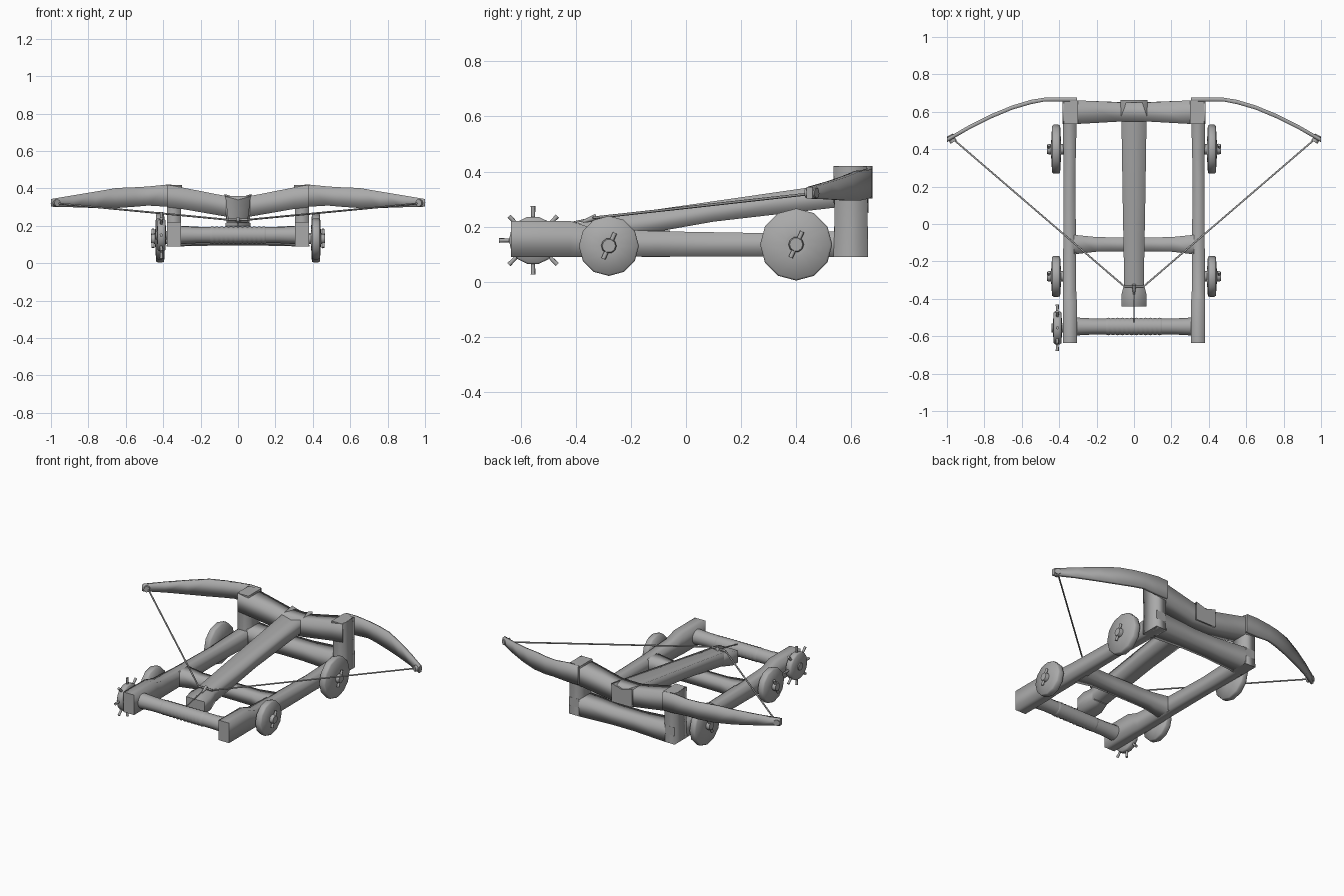
import bpy, bmesh, math
from mathutils import Vector

grey = bpy.data.materials.new("plain grey")
grey.diffuse_color = (0.4, 0.4, 0.4, 1)


def loft(name, rings):
    """Skin closed rings of points: smooth sides, flat end caps."""
    bm = bmesh.new()
    vs = [[bm.verts.new(p) for p in r] for r in rings]
    n = len(rings[0])
    for a, b in zip(vs, vs[1:]):
        for i in range(n):
            j = (i + 1) % n
            bm.faces.new((a[i], a[j], b[j], b[i])).smooth = True
    bm.faces.new(vs[0])
    bm.faces.new(vs[-1])
    bmesh.ops.recalc_face_normals(bm, faces=bm.faces)
    me = bpy.data.meshes.new(name)
    bm.to_mesh(me)
    bm.free()
    me.materials.append(grey)
    ob = bpy.data.objects.new(name, me)
    bpy.context.collection.objects.link(ob)
    return ob


def beam(name, axis, secs, sx=1):
    """Rectangular beam; section = (position, a0, a1, b0, b1)."""
    rings = []
    for t, a0, a1, b0, b1 in secs:
        ring = []
        for a, b in ((a0, b0), (a1, b0), (a1, b1), (a0, b1)):
            x, y, z = {"x": (t, a, b), "y": (a, t, b), "z": (a, b, t)}[axis]
            ring.append((x * sx, y, z))
        rings.append(ring)
    return loft(name, rings)


def turned(name, y, z, prof, n=12, sx=1):
    """Round part about an x axis; prof = (x, radius)."""
    return loft(name, [[(x * sx, y + r * math.cos(k * math.tau / n),
                         z + r * math.sin(k * math.tau / n)) for k in range(n)]
                       for x, r in prof])


def rod(name, p, q, r, n=6, r2=None):
    p, q = Vector(p), Vector(q)
    d = (q - p).normalized()
    u = d.orthogonal().normalized()
    v = d.cross(u)
    return loft(name, [[c + (u * math.cos(k * math.tau / n) + v * math.sin(k * math.tau / n)) * rr
                        for k in range(n)] for c, rr in ((p, r), (q, r2 or r))])


for s, side in ((1, "right"), (-1, "left")):
    # chassis rail with thicker rear block
    beam(side + "_rail", "y", [(-.635, .305, .38, .09, .22), (-.42, .305, .38, .09, .22),
                               (-.34, .31, .38, .09, .195), (-.1, .31, .378, .092, .183),
                               (.25, .314, .376, .092, .177), (.53, .307, .38, .09, .182),
                               (.66, .305, .38, .09, .2)], s)
    # upright post
    beam(side + "_post", "z", [(.09, .303, .381, .535, .661), (.2, .306, .38, .54, .659),
                               (.29, .306, .38, .54, .659), (.419, .3, .381, .535, .661)], s)
    # bow arm
    beam(side + "_bow_arm", "x", [(.305, .655, .677, .302, .418), (.38, .655, .677, .302, .42),
                                  (.48, .655, .675, .308, .41), (.55, .641, .664, .302, .406),
                                  (.65, .612, .634, .295, .402), (.76, .566, .589, .295, .383),
                                  (.88, .506, .529, .299, .363), (1, .437, .46, .302, .343)], s)
    rod(side + "_bow_knob", (s * .985, .475, .322), (s * .965, .438, .322), .019, 10)
    # bowstring half
    rod(side + "_bowstring", (s * .972, .458, .32), (s * .05, -.335, .232), .005)
    # wheels with hubs and linchpins
    for y, z, r, end in ((.4, .135, .131, "front"), (-.28, .13, .109, "rear")):
        turned(f"{side}_{end}_wheel", y, z, [(.39, r * .3), (.395, r * .97), (.405, r), (.43, r),
                                             (.438, r * .95), (.443, r * .3)], 12, s)
        turned(f"{side}_{end}_hub", y, z, [(.34, .028), (.455, .028), (.465, .024)], 10, s)
        rod(f"{side}_{end}_linchpin", (s * .455, y - .02, z - .047),
            (s * .455, y + .022, z + .047), .0085)

# cross members
beam("front_top_beam", "x", [(-.38, .535, .661, .3, .42), (-.3, .535, .661, .29, .405),
                             (-.07, .548, .65, .25, .36), (.07, .548, .65, .25, .36),
                             (.3, .535, .661, .29, .405), (.38, .535, .661, .3, .42)])
beam("front_bottom_beam", "x", [(-.31, .538, .661, .09, .2), (-.08, .548, .652, .095, .188),
                                (.08, .548, .652, .095, .188), (.31, .538, .661, .09, .2)])
beam("middle_beam", "x", [(-.32, -.162, -.058, .09, .186), (-.2, -.148, -.07, .1, .178),
                          (-.09, -.146, -.072, .1, .178), (.09, -.146, -.072, .1, .178),
                          (.2, -.148, -.07, .1, .178), (.32, -.162, -.058, .09, .186)])

# sloping bolt trough with shallow groove
loft("bolt_trough", [[(-w, y, lo), (w, y, lo), (w, y, hi), (0, y, hi - d), (-w, y, hi)]
                     for y, w, lo, hi, d in ((-.33, .052, .142, .23, .01), (.1, .06, .218, .292, .012),
                                             (.55, .067, .27, .357, .018), (.662, .073, .25, .37, .022))])
beam("trough_end_block", "y", [(-.44, -.066, .066, .12, .2), (-.38, -.068, .068, .125, .215),
                               (-.31, -.05, .05, .14, .222)])

# string centre, hook and winding rope
rod("bowstring_centre", (-.05, -.335, .232), (.05, -.335, .232), .006)
rod("hook", (0, -.325, .235), (0, -.375, .218), .012, 8, .005)
rod("winding_rope", (0, -.34, .23), (0, -.525, .19), .004)

# windlass roller with rope coil
turned("windlass_roller", -.548, .15, [(-.31, .048), (-.22, .043), (.22, .043), (.31, .048)])
turned("rope_coil", -.548, .15, [(-.15 + i * .0125, .047 if i % 2 else .043) for i in range(25)])

# windlass handwheel with spoke handles
wy, wz = -.555, .15
turned("handwheel", wy, wz, [(-.385, .03), (-.388, .082), (-.395, .088), (-.422, .088),
                             (-.43, .08), (-.433, .028)], 14)
turned("handwheel_hub", wy, wz, [(-.34, .024), (-.44, .024)], 10)
for k in range(8):
    a = k * math.pi / 4
    c, sn = math.cos(a), math.sin(a)
    rod(f"spoke_handle_{k + 1}", (-.41, wy + .06 * c, wz + .06 * sn),
        (-.41, wy + .124 * c, wz + .124 * sn), .006, 6, .009)
